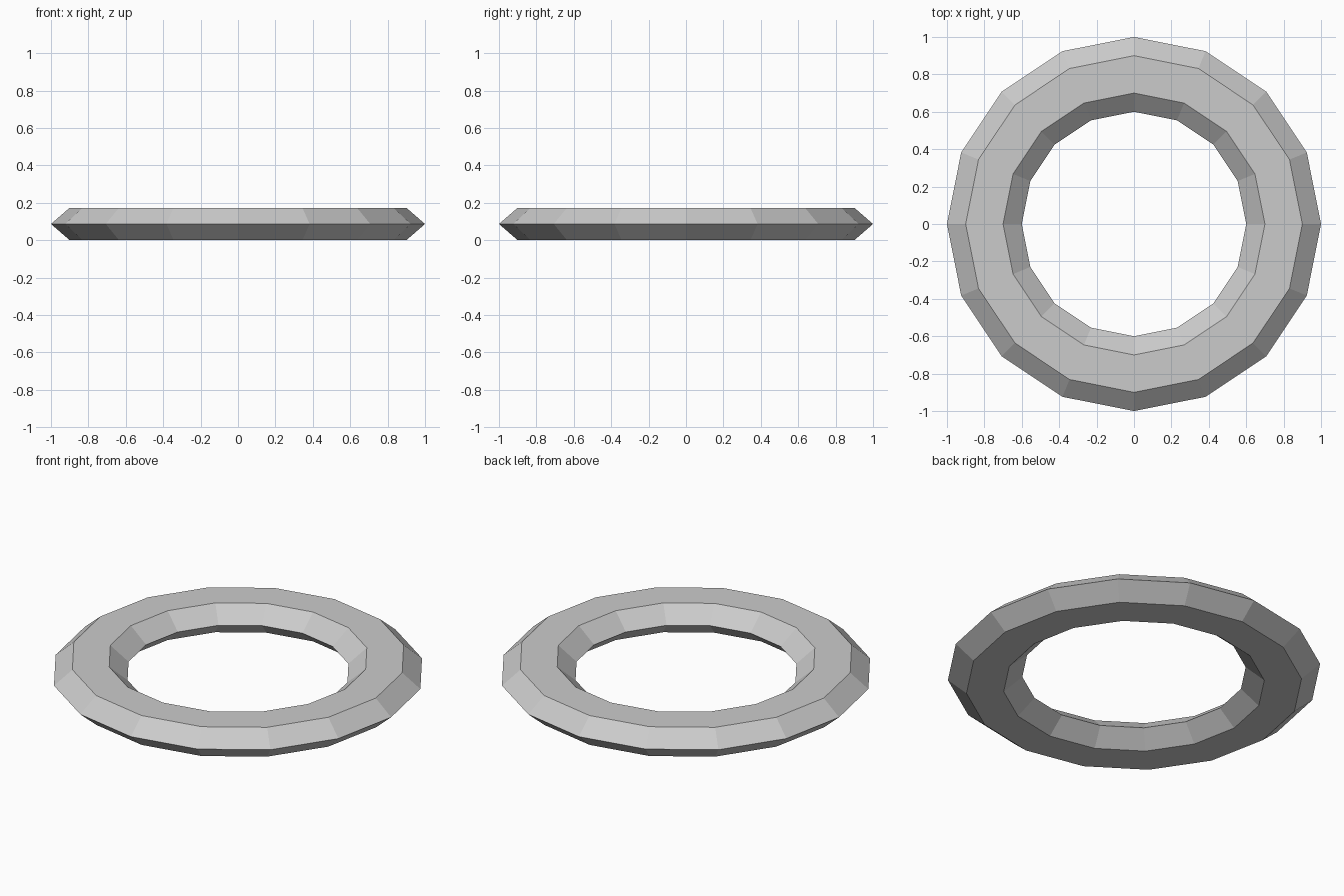
import bpy
import math

if "Cube" in bpy.data.objects:
    bpy.data.objects.remove(bpy.data.objects["Cube"])

MAJOR, MINOR, FLATTEN = 0.8, 0.2, 0.5
half_height = MINOR * math.sin(math.radians(60)) * FLATTEN

# Low-poly ring: 16 segments around, flattened hexagonal cross-section
bpy.ops.mesh.primitive_torus_add(
    major_segments=16, minor_segments=6,
    major_radius=MAJOR, minor_radius=MINOR,
    location=(0, 0, half_height))
ring = bpy.context.object
ring.name = "ring"
ring.scale.z = FLATTEN
bpy.ops.object.transform_apply(location=False, rotation=False, scale=True)
bpy.ops.object.shade_flat()
